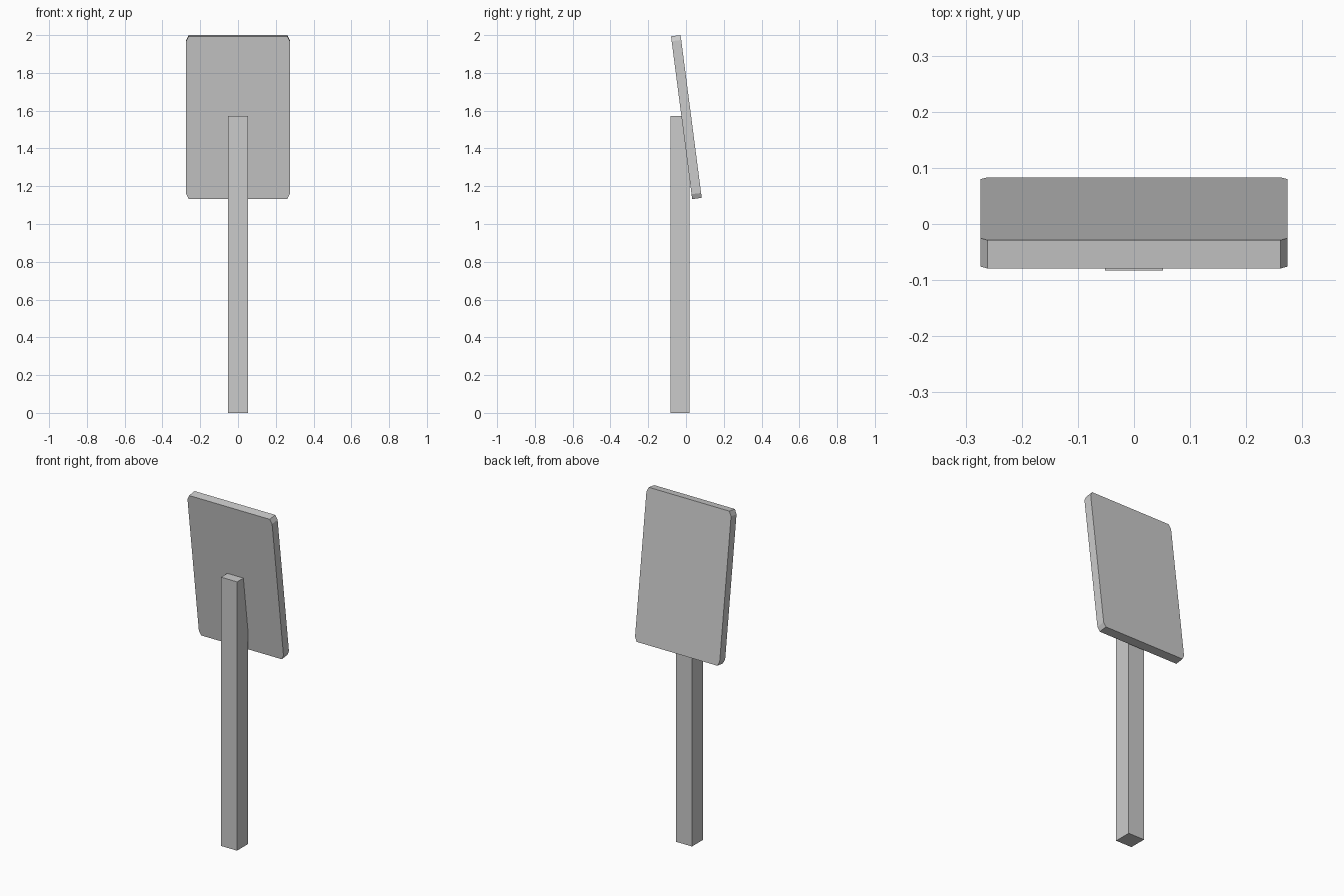
import bpy, bmesh
from math import radians
from mathutils import Matrix

if "Cube" in bpy.data.objects:
    bpy.data.objects.remove(bpy.data.objects["Cube"])


def make_prism(name, profile, depth, matrix):
    """Extrude an XZ profile along y, centred, then place it."""
    bm = bmesh.new()
    face = bm.faces.new([bm.verts.new((x, -depth / 2, z)) for x, z in profile])
    ext = bmesh.ops.extrude_face_region(bm, geom=[face])
    moved = [v for v in ext["geom"] if isinstance(v, bmesh.types.BMVert)]
    bmesh.ops.translate(bm, verts=moved, vec=(0, depth, 0))
    bmesh.ops.recalc_face_normals(bm, faces=bm.faces)
    bm.transform(matrix)
    mesh = bpy.data.meshes.new(name)
    bm.to_mesh(mesh)
    bm.free()
    obj = bpy.data.objects.new(name, mesh)
    bpy.context.collection.objects.link(obj)
    return obj


# Square post
w, top = 0.052, 1.573
make_prism("post", [(-w, 0), (w, 0), (w, top), (-w, top)], 0.102,
           Matrix.Translation((0, -0.032, 0)))

# Tilted board with clipped corners
hx, hz, cx, cz = 0.274, 0.4345, 0.013, 0.026
board = [(-hx + cx, -hz), (hx - cx, -hz), (hx, -hz + cz), (hx, hz - cz),
         (hx - cx, hz), (-hx + cx, hz), (-hx, hz - cz), (-hx, -hz + cz)]
make_prism("sign_board", board, 0.051,
           Matrix.Translation((0, 0.002, 1.566)) @ Matrix.Rotation(radians(7.4), 4, 'X'))
